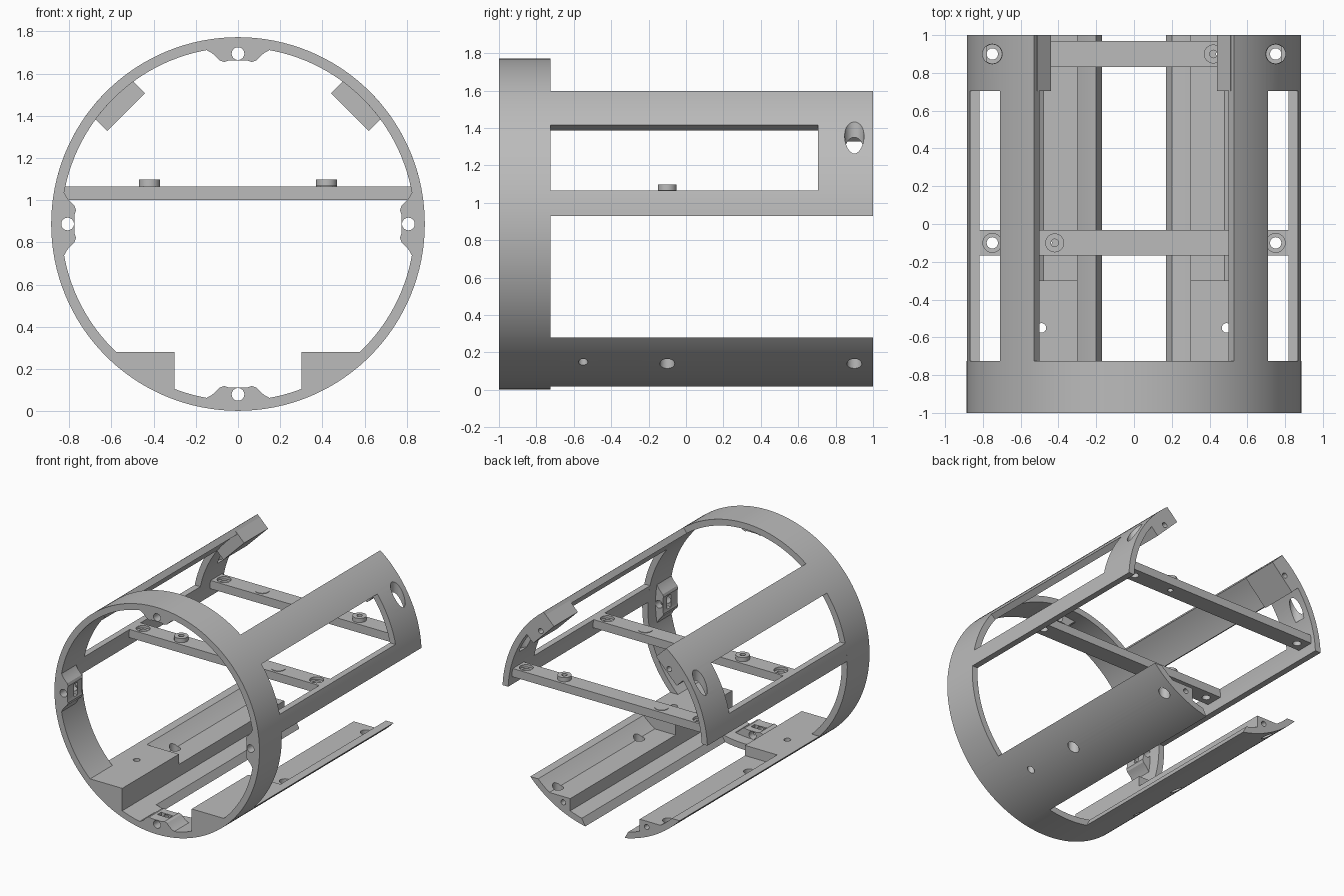
import bpy, bmesh, math
from mathutils import Matrix

if "Cube" in bpy.data.objects:
    bpy.data.objects.remove(bpy.data.objects["Cube"], do_unlink=True)

R, INNER, CZ = 0.886, 0.838, 0.887      # shell radii and axis height
FRONT, RING_END, BACK = -1.0, -0.725, 1.0

grey = bpy.data.materials.new("plain_grey")
grey.use_nodes = True
grey.diffuse_color = (0.5, 0.5, 0.5, 1)
grey.node_tree.nodes["Principled BSDF"].inputs["Base Color"].default_value = (0.5, 0.5, 0.5, 1)


def finish(name, bm):
    bmesh.ops.recalc_face_normals(bm, faces=bm.faces[:])
    mesh = bpy.data.meshes.new(name)
    bm.to_mesh(mesh)
    bm.free()
    mesh.materials.append(grey)
    ob = bpy.data.objects.new(name, mesh)
    bpy.context.collection.objects.link(ob)
    return ob


def prism(name, profile, y0, y1, side=1):
    """Extrude an x-z profile along y; side=-1 mirrors it."""
    bm = bmesh.new()
    base = bm.faces.new([bm.verts.new((side * x, y0, z)) for x, z in profile])
    top = bmesh.ops.extrude_face_region(bm, geom=[base])["geom"]
    verts = [v for v in top if isinstance(v, bmesh.types.BMVert)]
    bmesh.ops.translate(bm, verts=verts, vec=(0, y1 - y0, 0))
    return finish(name, bm)


def rod(name, centre, radius, length, axis="Z", segments=32):
    bm = bmesh.new()
    turn = Matrix.Rotation(math.pi / 2, 4, "X") if axis == "Y" else Matrix()
    bmesh.ops.create_cone(bm, cap_ends=True, segments=segments, radius1=radius, radius2=radius,
                          depth=length, matrix=Matrix.Translation(centre) @ turn)
    return finish(name, bm)


def box(x0, x1, z0, z1):
    return [(x0, z0), (x1, z0), (x1, z1), (x0, z1)]


def arc(r, a0, a1, steps=20):
    """Arc about the shell axis, angles in radians from +x."""
    return [(r * math.cos(a0 + (a1 - a0) * i / steps), CZ + r * math.sin(a0 + (a1 - a0) * i / steps))
            for i in range(steps + 1)]


def at_z(r, z):
    return math.asin((z - CZ) / r)


def at_x_low(r, x):
    return -math.acos(x / r)


def rotated(points, angle):
    """Turn (across, outward) points so outward lies along angle."""
    c, s = math.cos(angle), math.sin(angle)
    return [(o * c - w * s, CZ + o * s + w * c) for w, o in points]


def boolean(ob, other, operation="DIFFERENCE"):
    mod = ob.modifiers.new("cut", "BOOLEAN")
    mod.operation, mod.object, mod.solver = operation, other, "EXACT"
    bpy.ops.object.select_all(action="DESELECT")
    bpy.context.view_layer.objects.active = ob
    ob.select_set(True)
    bpy.ops.object.modifier_apply(modifier=mod.name)
    bpy.data.objects.remove(other, do_unlink=True)


def drill(ob, centre, radius, length, axis="Z"):
    boolean(ob, rod("drill", centre, radius, length, axis))


parts = []

# Front ring
mid = (FRONT + RING_END) / 2
ring = rod("front_ring", (0, mid, CZ), R, RING_END - FRONT, "Y", 128)
drill_core = rod("core", (0, mid, CZ), INNER, 1, "Y", 128)
boolean(ring, drill_core)
parts.append(ring)

# Four screw lugs with nut slots inside the ring
half = [(0.16, 0.85), (0.15, 0.825), (0.125, 0.812), (0.1, 0.79), (0.085, 0.775), (0.065, 0.768), (0.045, 0.775)]
lug = half + [(-w, o) for w, o in reversed(half)]
for i in range(4):
    angle = i * math.pi / 2
    boolean(ring, prism("lug", rotated(lug, angle), FRONT, -0.82), "UNION")
    slot = [(-0.05, 0.74), (0.05, 0.74), (0.05, 0.835), (-0.05, 0.835)]
    boolean(ring, prism("slot", rotated(slot, angle), -0.92, -0.875))
    hx, hz = rotated([(0, 0.808)], angle)[0]
    drill(ring, (hx, -0.9, hz), 0.03, 0.4, "Y")

TOP_EDGE, WINDOW_EDGE = math.radians(53.3), math.radians(36.7)
for side, label in ((1, "left"), (-1, "right")):
    # Upper side panel with its window
    profile = arc(R, at_z(R, 0.93), TOP_EDGE) + arc(INNER, TOP_EDGE, at_z(INNER, 0.93))
    panel = prism(label + "_side_panel", profile, RING_END, BACK, side)
    c, s = math.cos(WINDOW_EDGE), math.sin(WINDOW_EDGE)
    window = [(0.65, 1.065), (1, 1.065), (c, CZ + s), (0.7 * c, CZ + 0.7 * s)]
    boolean(panel, prism("window", window, RING_END - 0.01, 0.705, side))
    drill(panel, (side * 0.75, 0.9, 1.45), 0.052, 0.5)

    # Thick pad inside the rear of the panel
    pad_shape = [(-0.127, 0.75), (0.127, 0.75), (0.127, 0.85), (-0.127, 0.85)]
    pad = prism(label + "_rear_pad", rotated(pad_shape, math.pi / 4), 0.705, BACK, side)
    drill(pad, (side * 0.75, 0.9, 1.45), 0.052, 0.5)
    drill(pad, (side * 0.555, BACK, 1.44), 0.02, 0.2, "Y")

    # Lower rail: full block in front, low ledge behind
    outer = arc(R, at_x_low(R, 0.17), at_z(R, 0.28))
    foot = arc(INNER, at_x_low(INNER, 0.3), at_x_low(INNER, 0.2), 6)
    block = prism(label + "_lower_block", outer + [(0.3, 0.28)] + foot, FRONT, -0.3, side)
    wall = arc(INNER, at_z(INNER, 0.28), at_z(INNER, 0.2), 8)
    rail = prism(label + "_lower_rail", outer + wall + [(0.3, 0.2)] + foot, -0.3, BACK, side)
    drill(block, (side * 0.49, -0.55, 0.2), 0.025, 0.5)
    for y in (-0.1, 0.9):
        drill(rail, (side * 0.475, y, 0.2), 0.04, 0.5)
    drill(rail, (side * 0.36, BACK, 0.155), 0.02, 0.16, "Y")
    parts += [panel, pad, block, rail]

# Two cross bars, each with one raised boss and one flush disc
for y, label, boss_side in ((-0.1, "middle", -1), (0.9, "rear", 1)):
    bar = prism(label + "_cross_bar", box(-0.825, 0.825, 1.0, 1.065), y - 0.068, y + 0.068)
    for side in (1, -1):
        drill(bar, (side * 0.75, y, 1.03), 0.03, 0.3)
        drill(bar, (side * 0.75, y, 1.075), 0.05, 0.06)
    boss = rod(label + "_boss", (boss_side * 0.42, y, 1.08), 0.05, 0.035)
    disc = rod(label + "_disc", (-boss_side * 0.42, y, 1.066), 0.05, 0.006)
    for ob in (bar, boss):
        drill(ob, (boss_side * 0.42, y, 1.05), 0.02, 0.3)
    parts += [bar, boss, disc]

# Smooth curved walls, keep crisp edges
bpy.ops.object.select_all(action="DESELECT")
for ob in parts:
    ob.select_set(True)
bpy.context.view_layer.objects.active = ring
bpy.ops.object.shade_smooth_by_angle(angle=math.radians(25))
